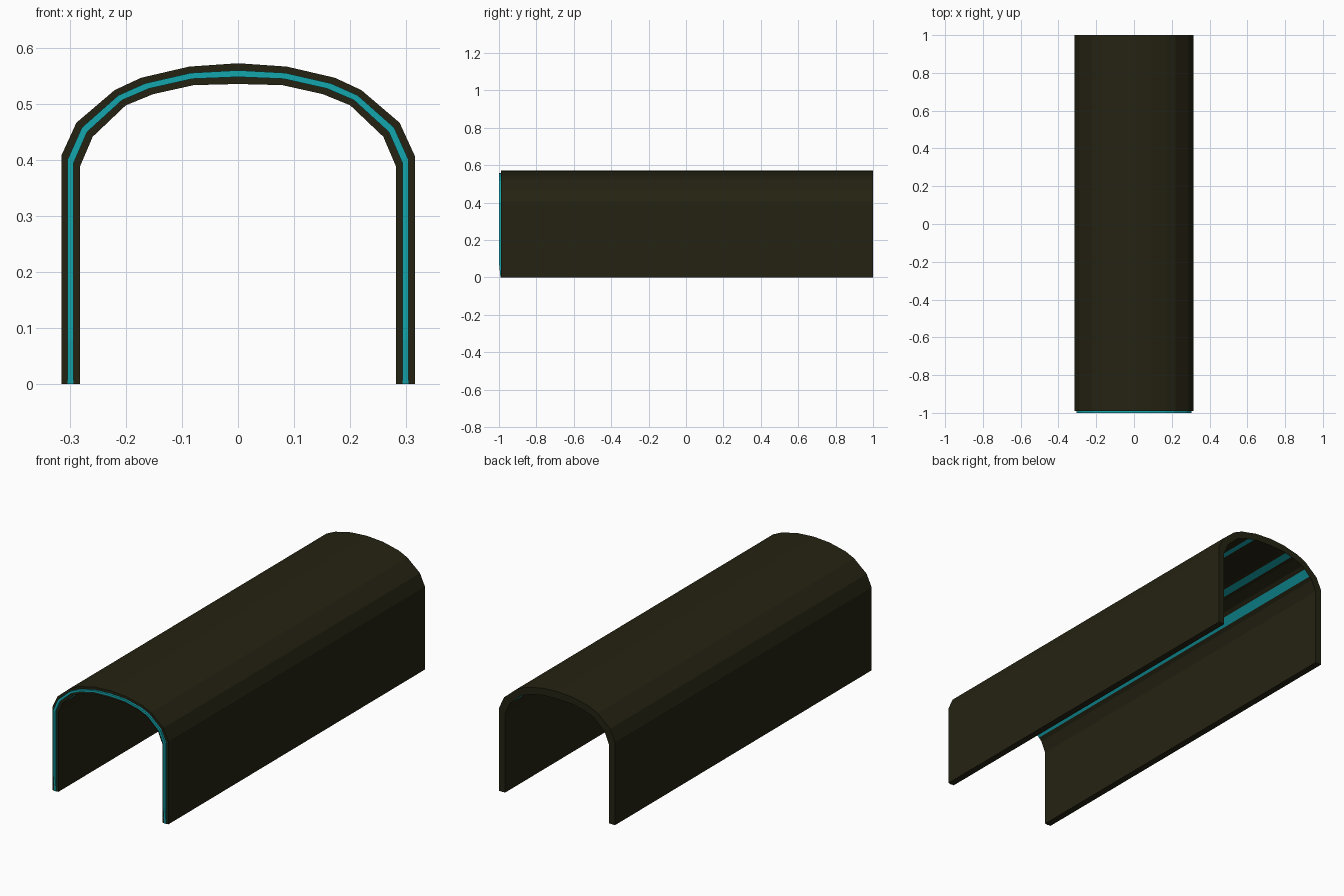
import bpy
import bmesh
from mathutils import Vector

if "Cube" in bpy.data.objects:
    bpy.data.objects.remove(bpy.data.objects["Cube"], do_unlink=True)


def make_material(name, colour):
    mat = bpy.data.materials.new(name)
    mat.use_nodes = True
    mat.diffuse_color = colour
    bsdf = next(n for n in mat.node_tree.nodes if n.type == 'BSDF_PRINCIPLED')
    bsdf.inputs["Base Color"].default_value = colour
    return mat


DARK = make_material("dark olive", (0.018, 0.0165, 0.006, 1))
TEAL = make_material("bright teal", (0.007, 0.38, 0.42, 1))

# Half section of the arch, floor to crown: (inner point, outer point)
HALF = [
    ((0.282, 0.0), (0.315, 0.0)),
    ((0.282, 0.387), (0.315, 0.407)),
    ((0.259, 0.441), (0.288, 0.466)),
    ((0.200, 0.497), (0.220, 0.524)),
    ((0.151, 0.517), (0.173, 0.546)),
    ((0.079, 0.533), (0.087, 0.566)),
    ((0.0, 0.535), (0.0, 0.572)),
]
HALF = [(Vector(a), Vector(b)) for a, b in HALF]
LIT_FACETS = (2, 4)  # facets that carry a light strip


def mirrored(pairs):
    """Whole section from +x floor over the crown to -x floor."""
    flip = [(Vector((-a.x, a.y)), Vector((-b.x, b.y))) for a, b in pairs]
    return pairs + flip[-2::-1]


def blend(p, q, t):
    return p[0].lerp(q[0], t), p[1].lerp(q[1], t)


def arch(name, pairs, front, back, mats, lit=()):
    """Solid arch between y=front(z) and y=back; lit spans get slot 1 inside."""
    bm = bmesh.new()
    rings = []
    for a, b in pairs:
        corners = ((a, front(a.y)), (b, front(b.y)), (b, back), (a, back))
        rings.append([bm.verts.new((p.x, y, p.y)) for p, y in corners])
    for i, (r, s) in enumerate(zip(rings, rings[1:])):
        for k in range(4):
            n = (k + 1) % 4
            face = bm.faces.new((r[k], r[n], s[n], s[k]))
            face.material_index = 1 if (k == 3 and i in lit) else 0
    bm.faces.new(rings[0][::-1])
    bm.faces.new(rings[-1])
    bmesh.ops.recalc_face_normals(bm, faces=bm.faces)
    mesh = bpy.data.meshes.new(name)
    bm.to_mesh(mesh)
    bm.free()
    for mat in mats:
        mesh.materials.append(mat)
    obj = bpy.data.objects.new(name, mesh)
    bpy.context.collection.objects.link(obj)
    return obj


# Tunnel shell, with the lit facets split so a strip sits in their middle
shell, lit = [], []
for i, pair in enumerate(HALF):
    shell.append(pair)
    if i in LIT_FACETS:
        lit.append(len(shell))
        shell += [blend(pair, HALF[i + 1], t) for t in (0.25, 0.75)]
spans = 2 * (len(shell) - 1)
lit += [spans - 1 - i for i in lit]
arch("tunnel_shell", mirrored(shell), lambda z: -0.99, 1.0, (DARK, TEAL), lit)

# Glowing trim along the middle of the front rim, thinning out at the floor
trim = [(a.lerp(b, 0.34), a.lerp(b, 0.66)) for a, b in HALF]
trim.insert(1, blend(trim[0], trim[1], 0.2))
arch("front_trim", mirrored(trim),
     lambda z: -0.992 - 0.008 * min(z / 0.07, 1), -0.985, (TEAL,))
